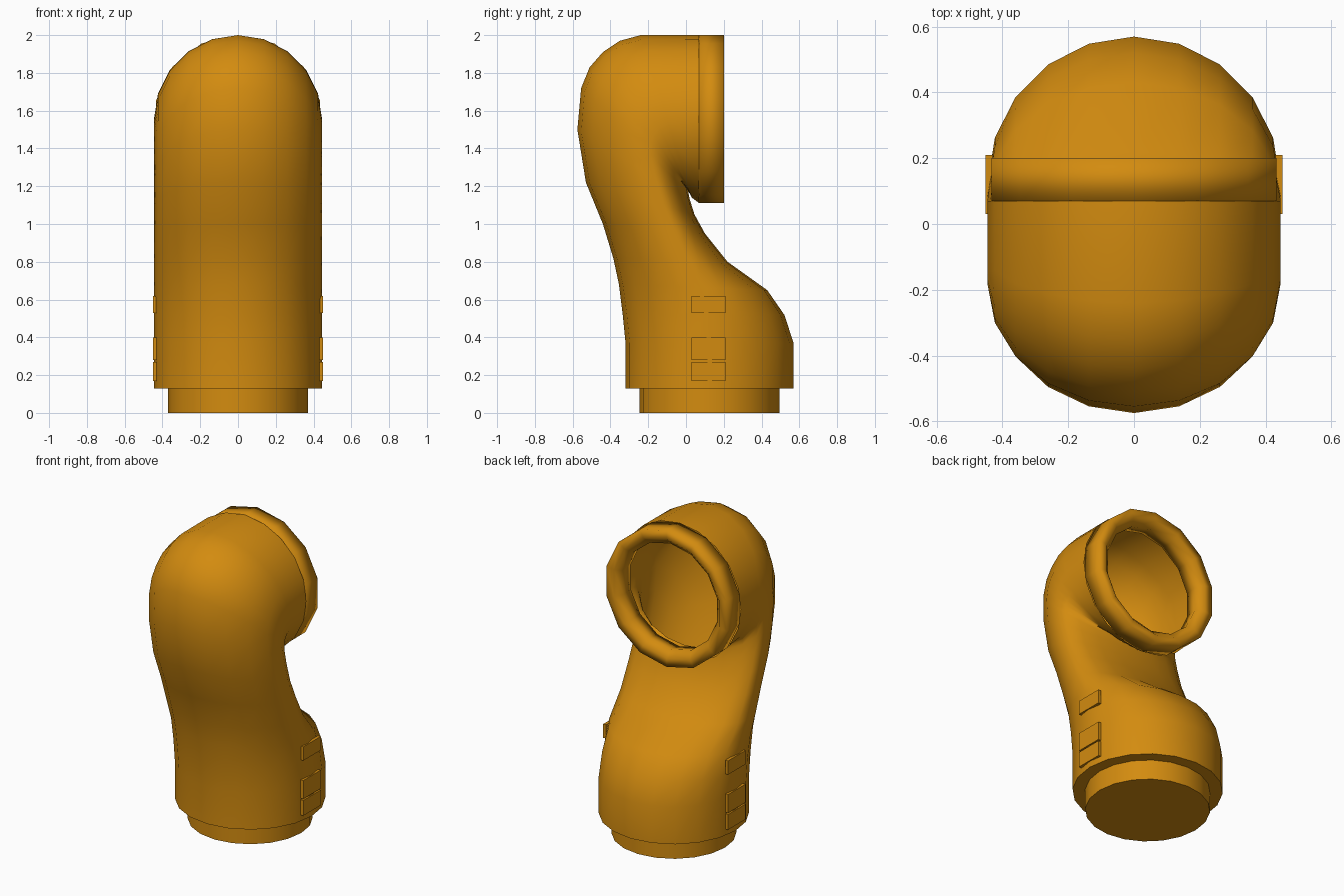
import bpy, bmesh, math
from mathutils import Vector

if "Cube" in bpy.data.objects:
    bpy.data.objects.remove(bpy.data.objects["Cube"])

mat = bpy.data.materials.new("orange_paint")
mat.diffuse_color = (0.65, 0.26, 0.005, 1)
mat.use_nodes = True
mat.node_tree.nodes["Principled BSDF"].inputs["Base Color"].default_value = mat.diffuse_color


def finish(name, bm, angle=40):
    bmesh.ops.recalc_face_normals(bm, faces=bm.faces)
    mesh = bpy.data.meshes.new(name)
    bm.to_mesh(mesh)
    bm.free()
    mesh.materials.append(mat)
    ob = bpy.data.objects.new(name, mesh)
    bpy.context.collection.objects.link(ob)
    bpy.ops.object.select_all(action='DESELECT')
    ob.select_set(True)
    bpy.context.view_layer.objects.active = ob
    bpy.ops.object.shade_smooth_by_angle(angle=math.radians(angle))


def loft(name, sections, sides=20, cap_start=False, closed=False, angle=40):
    """Section: front (y, z), back (y, z), half width, widest point from front to back."""
    bm = bmesh.new()
    rings = []
    for (fy, fz), (by, bz), w, split in sections:
        front, back = Vector((0, fy, fz)), Vector((0, by, bz))
        mid = front.lerp(back, split)
        ring = []
        for i in range(sides):
            a = math.tau * i / sides
            c, s = math.cos(a), math.sin(a)
            axis = (front - mid) * c if c > 0 else (mid - back) * c
            ring.append(bm.verts.new(mid + axis + Vector((w * s, 0, 0))))
        rings.append(ring)
    pairs = list(zip(rings, rings[1:]))
    if closed:
        pairs.append((rings[-1], rings[0]))
    for r, s in pairs:
        for i in range(sides):
            j = (i + 1) % sides
            bm.faces.new((r[i], r[j], s[j], s[i]))
    if cap_start:
        bm.faces.new(rings[0])
    finish(name, bm, angle)


def flat(z, r):
    return ((0.125 - r, z), (0.125 + r, z), r, 0.5)


def upright(y, r):
    return ((y, 1.555 + r), (y, 1.555 - r), r, 0.5)


# Base collar
loft("base_collar", [flat(0, 0.37), flat(0.14, 0.37)], cap_start=True)

# Hollow cowl: wide foot, flat-backed neck, rounded head turning to the back
W = 0.445
loft("cowl_body", [
    flat(0.13, 0.36),
    flat(0.13, W),
    ((-0.32, 0.37), (0.57, 0.37), W, 0.5),
    ((-0.335, 0.52), (0.52, 0.52), W, 0.52),
    ((-0.355, 0.68), (0.43, 0.65), W, 0.55),
    ((-0.385, 0.82), (0.22, 0.80), W, 0.64),
    ((-0.44, 1.00), (0.10, 0.95), W, 0.70),
    ((-0.53, 1.22), (0.045, 1.05), W, 0.72),
    ((-0.575, 1.50), (0.02, 1.13), W, 0.70),
    ((-0.555, 1.72), (0.012, 1.17), W, 0.65),
    ((-0.51, 1.83), (0.012, 1.18), W, 0.62),
    ((-0.44, 1.91), (0.015, 1.17), W, 0.59),
    ((-0.35, 1.97), (0.02, 1.16), W, 0.56),
    ((-0.24, 2.00), (0.03, 1.14), W, 0.53),
    upright(0.07, W),
])

# Rim around the mouth, softly shaded all round
loft("mouth_rim", [
    upright(0.07, W), upright(0.2, W), upright(0.2, 0.39),
    upright(0.16, 0.345), upright(0.07, 0.36),
], sides=14, closed=True, angle=100)

# Thin side plates on both flanks
for side, sx in (("right", 1), ("left", -1)):
    for k, (z0, z1) in enumerate([(0.17, 0.27), (0.28, 0.40), (0.53, 0.62)]):
        bm = bmesh.new()
        bmesh.ops.create_cube(bm, size=1)
        for v in bm.verts:
            v.co = Vector((sx * (0.441 + 0.02 * v.co.x),
                           0.12 + 0.18 * v.co.y,
                           (z0 + z1) / 2 + (z1 - z0) * v.co.z))
        finish(f"{side}_plate_{k + 1}", bm)
